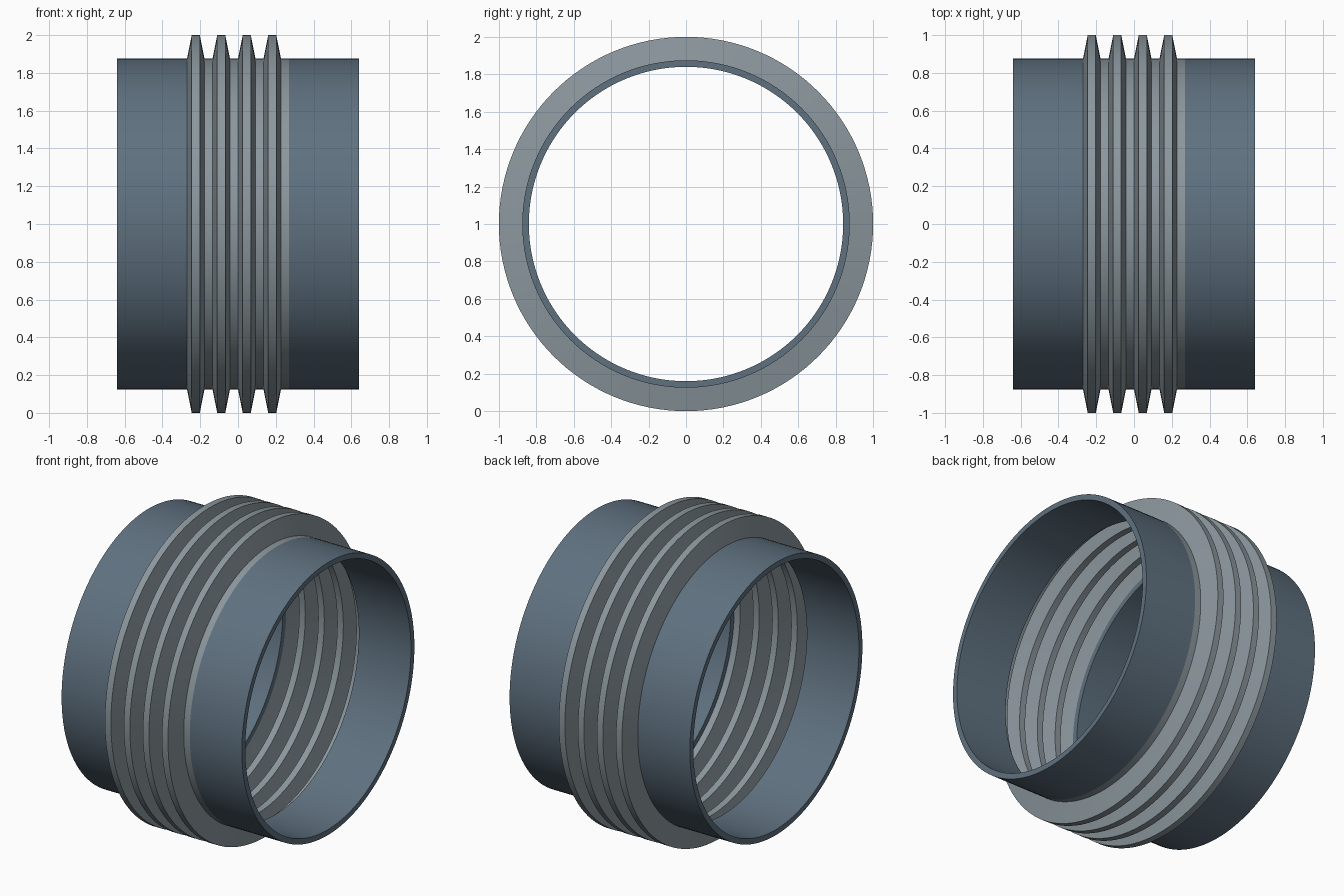
import bpy, bmesh, math

if "Cube" in bpy.data.objects:
    bpy.data.objects.remove(bpy.data.objects["Cube"])

SEG = 128
AXIS_Z = 1.0                    # height of the pipe axis
HALF, BELLOW = 0.64, 0.27       # half lengths of whole model and bellows
R_IN, R_PIPE, R_CREST = 0.84, 0.875, 1.0


def material(name, rgb):
    m = bpy.data.materials.new(name)
    m.diffuse_color = (*rgb, 1)
    m.use_nodes = True
    m.node_tree.nodes["Principled BSDF"].inputs["Base Color"].default_value = m.diffuse_color
    return m


def revolve(name, profile, mat, closed):
    """Spin an (x, radius) profile around the x axis."""
    bm = bmesh.new()
    rings = []
    for x, r in profile:
        rings.append([bm.verts.new((x, r * math.cos(2 * math.pi * i / SEG),
                                    AXIS_Z + r * math.sin(2 * math.pi * i / SEG)))
                      for i in range(SEG)])
    n = len(rings)
    for k in range(n if closed else n - 1):
        a, b = rings[k], rings[(k + 1) % n]
        for i in range(SEG):
            j = (i + 1) % SEG
            bm.faces.new((a[i], b[i], b[j], a[j]))
    bmesh.ops.recalc_face_normals(bm, faces=bm.faces)
    mesh = bpy.data.meshes.new(name)
    bm.to_mesh(mesh)
    bm.free()
    ob = bpy.data.objects.new(name, mesh)
    bpy.context.collection.objects.link(ob)
    mesh.materials.append(mat)
    bpy.ops.object.select_all(action='DESELECT')
    ob.select_set(True)
    bpy.context.view_layer.objects.active = ob
    bpy.ops.object.shade_smooth_by_angle(angle=math.radians(30))
    return ob


blue = material("pipe_blue", (0.115, 0.165, 0.215))
grey = material("bellows_grey", (0.26, 0.31, 0.34))

# Pipe stubs at both ends
for side, name in ((-1, "left_pipe"), (1, "right_pipe")):
    a, b = side * HALF, side * BELLOW
    revolve(name, [(a, R_IN), (a, R_PIPE), (b, R_PIPE), (b, R_IN)], blue, True)

# Corrugated bellows: four flat-topped ridges with flat valleys
pitch, slope, flat = 0.135, 0.025, 0.0425
profile = []
for k in range(4):
    x = -BELLOW + k * pitch
    profile += [(x, R_PIPE), (x + slope, R_CREST),
                (x + slope + flat, R_CREST), (x + 2 * slope + flat, R_PIPE)]
profile.append((BELLOW, R_PIPE))
revolve("bellows", profile, grey, False)
